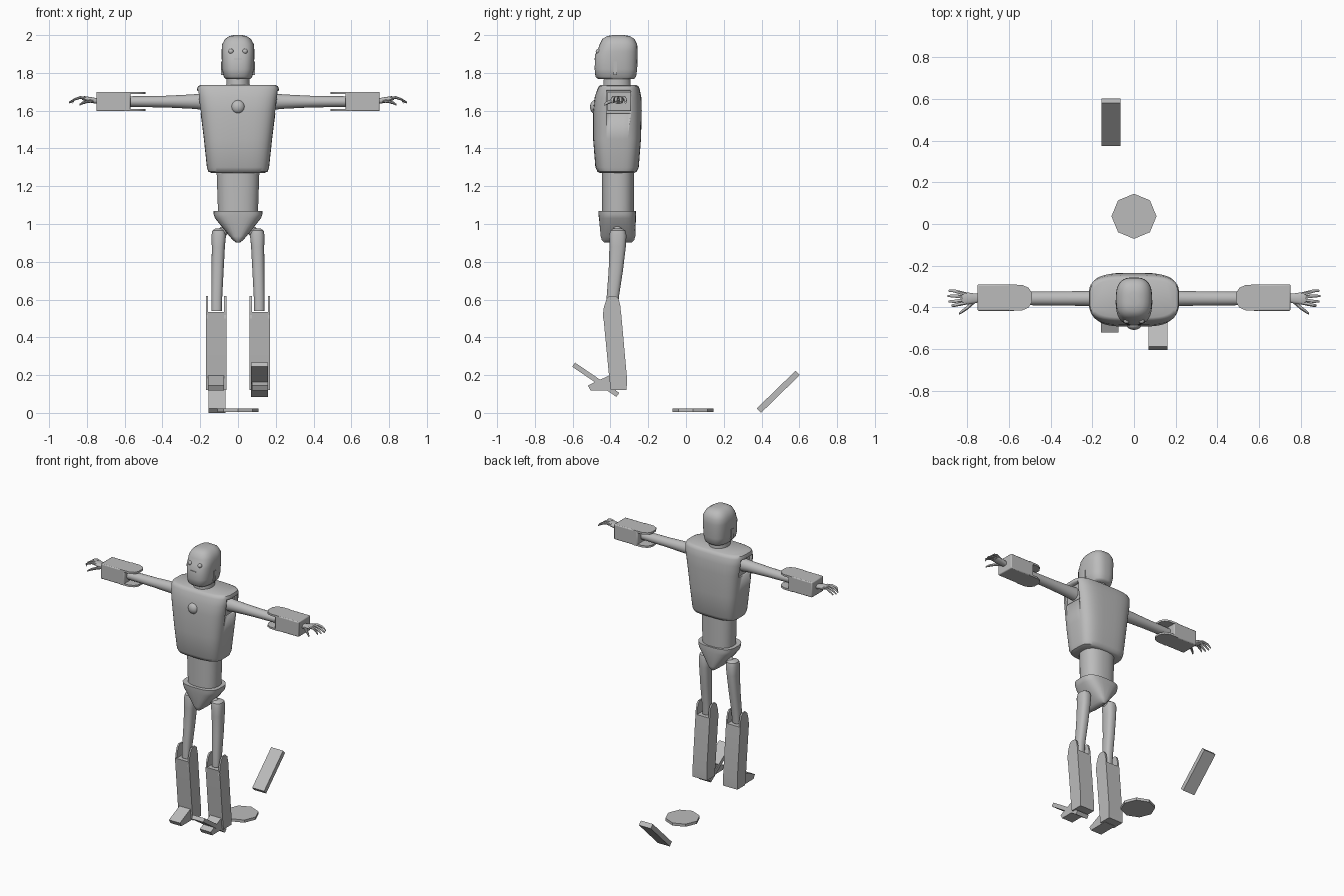
import bpy, bmesh, math
from mathutils import Vector

if "Cube" in bpy.data.objects:
    bpy.data.objects.remove(bpy.data.objects["Cube"])

# Single material
grey = bpy.data.materials.new("matte_grey")
grey.use_nodes = True
grey.diffuse_color = (0.5, 0.5, 0.5, 1)
grey.node_tree.nodes["Principled BSDF"].inputs["Base Color"].default_value = (0.5, 0.5, 0.5, 1)


def finish(name, bm, bevel=0, angle=35):
    bmesh.ops.recalc_face_normals(bm, faces=bm.faces)
    mesh = bpy.data.meshes.new(name)
    bm.to_mesh(mesh)
    bm.free()
    ob = bpy.data.objects.new(name, mesh)
    bpy.context.collection.objects.link(ob)
    mesh.materials.append(grey)
    if bevel:
        mod = ob.modifiers.new("Bevel", 'BEVEL')
        mod.width, mod.segments = bevel, 2
    bpy.ops.object.select_all(action='DESELECT')
    ob.select_set(True)
    bpy.context.view_layer.objects.active = ob
    bpy.ops.object.shade_smooth_by_angle(angle=math.radians(angle))
    return ob


def loft(name, rings, axis='Z', power=2.0, sides=24, side=1, angle=40):
    """Rings are (position, centre a, centre b, radius a, radius b)."""
    bm = bmesh.new()
    loops = []
    for t, a, b, ra, rb in rings:
        loop = []
        for i in range(sides):
            th = math.tau * (i + 0.5) / sides
            c, s = math.cos(th), math.sin(th)
            u = a + ra * math.copysign(abs(c) ** (2 / power), c)
            v = b + rb * math.copysign(abs(s) ** (2 / power), s)
            p = (u, v, t) if axis == 'Z' else (t, u, v)
            loop.append(bm.verts.new((p[0] * side, p[1], p[2])))
        loops.append(loop)
    for lo, hi in zip(loops, loops[1:]):
        for i in range(sides):
            j = (i + 1) % sides
            bm.faces.new((lo[i], lo[j], hi[j], hi[i]))
    bm.faces.new(loops[0])
    bm.faces.new(loops[-1])
    return finish(name, bm, angle=angle)


def prism(name, profile, start, end, axis='X', side=1, bevel=0.0):
    """Extrude a (y, z) profile along x, or an (x, y) profile along z."""
    bm = bmesh.new()
    ends = []
    for t in (start, end):
        pts = [(t, u, v) if axis == 'X' else (u, v, t) for u, v in profile]
        ends.append([bm.verts.new((x * side, y, z)) for x, y, z in pts])
    n = len(profile)
    for i in range(n):
        j = (i + 1) % n
        bm.faces.new((ends[0][i], ends[0][j], ends[1][j], ends[1][i]))
    bm.faces.new(ends[0])
    bm.faces.new(ends[1])
    return finish(name, bm, bevel)


def ball(name, loc, size):
    bm = bmesh.new()
    bmesh.ops.create_uvsphere(bm, u_segments=16, v_segments=10, radius=1)
    for v in bm.verts:
        v.co = Vector(loc) + Vector(a * b for a, b in zip(v.co, size))
    return finish(name, bm)


def tube(name, p, q, radius, side=1):
    bm = bmesh.new()
    p, q = Vector(p), Vector(q)
    bmesh.ops.create_cone(bm, cap_ends=True, segments=14, radius1=radius,
                          radius2=radius, depth=(q - p).length)
    rot = (q - p).to_track_quat('Z', 'Y')
    for v in bm.verts:
        v.co = rot @ v.co + (p + q) / 2
        v.co.x *= side
    return finish(name, bm)


def box(y0, y1, z0, z1):
    return [(y0, z0), (y1, z0), (y1, z1), (y0, z1)]


# Head, neck and face
loft("head", [(1.767, 0, -.37, .066, .095), (1.78, 0, -.372, .076, .108),
              (1.82, 0, -.371, .085, .113), (1.895, 0, -.369, .087, .113),
              (1.915, 0, -.363, .087, .107), (1.95, 0, -.358, .085, .1),
              (1.98, 0, -.358, .068, .085), (1.995, 0, -.358, .045, .06),
              (2.0, 0, -.358, .022, .03)], power=2.8, sides=32, angle=50)
loft("neck", [(1.72, 0, -.365, .064, .074), (1.78, 0, -.365, .06, .07)])
prism("mouth", box(-.486, -.478, 1.871, 1.876), -.02, .02)
for s in (1, -1):
    ball("eye", (s * .037, -.464, 1.914), (.014, .014, .014))
    prism("ear_plate", box(-.385, -.365, 1.79, 1.86), .078, .089, side=s)

# Torso with shoulder recesses
torso = loft("torso", [(1.27, 0, -.365, .14, .09), (1.277, 0, -.365, .157, .104),
                       (1.3, 0, -.365, .165, .115), (1.45, 0, -.365, .181, .127),
                       (1.6, 0, -.363, .2, .129), (1.67, 0, -.36, .212, .124),
                       (1.715, 0, -.357, .217, .112), (1.73, 0, -.357, .212, .104),
                       (1.737, 0, -.357, .196, .092)], power=3.6, sides=40)
for s in (1, -1):
    cutter = prism("shoulder_cutter", box(-.42, -.295, 1.585, 1.705), .185, .3, side=s)
    cutter.hide_render = True
    cutter.hide_viewport = True
    cutter.display_type = 'WIRE'
    cut = torso.modifiers.new("Shoulder recess", 'BOOLEAN')
    cut.operation, cut.object, cut.solver = 'DIFFERENCE', cutter, 'EXACT'
ball("chest_boss", (0, -.482, 1.62), (.036, .026, .036))

# Waist and pelvis
loft("waist", [(1.05, 0, -.36, .106, .084), (1.28, 0, -.36, .114, .086)], power=2.4)
loft("pelvis", [(.903, 0, -.36, .012, .075), (.915, 0, -.36, .028, .086),
                (.935, 0, -.36, .045, .092), (1.03, 0, -.363, .122, .098),
                (1.05, 0, -.364, .129, .1), (1.07, 0, -.365, .131, .1)],
     power=3, sides=32)

tab = [(-.44, .5), (-.435, .56), (-.42, .605), (-.405, .62),
       (-.372, .62), (-.357, .605), (-.346, .56), (-.344, .5)]
shin = [(-.44, .535), (-.344, .535), (-.313, .19), (-.314, .12), (-.398, .12), (-.407, .19)]
arm_plate = [(.6, -.416), (.535, -.414), (.505, -.4), (.49, -.375),
             (.49, -.33), (.505, -.306), (.535, -.292), (.6, -.29)]
fingers = [(-.336, -.32, .888), (-.35, -.345, .895), (-.364, -.371, .89), (-.378, -.391, .875)]

for s in (1, -1):
    # Leg
    tube("hip_joint", (.04, -.365, .995), (.105, -.362, .935), .026, s)
    loft("thigh", [(.54, .113, -.392, .028, .03), (.62, .112, -.387, .029, .033),
                   (.75, .108, -.372, .032, .038), (.88, .104, -.362, .035, .044),
                   (.94, .102, -.361, .039, .046), (.965, .102, -.361, .034, .04),
                   (.975, .102, -.361, .02, .026)], power=2.5, sides=20, side=s)
    prism("shin", shin, .062, .169, side=s)
    for x in (.062, .158):
        prism("knee_plate", tab, x, x + .011, side=s)
    prism("foot_stub", [(-.52, .145), (-.505, .118), (-.37, .118), (-.37, .215)],
          .075, .158, side=s)

    # Arm
    loft("upper_arm", [(.17, -.357, 1.648, .04, .045), (.24, -.357, 1.648, .036, .038),
                       (.38, -.357, 1.648, .034, .031), (.58, -.357, 1.648, .032, .028)],
         axis='X', sides=18, side=s)
    prism("forearm", [(.57, -.416), (.75, -.416), (.75, -.29), (.57, -.29)],
          1.597, 1.7, 'Z', s, .006)
    for z in (1.597, 1.687):
        prism("elbow_plate", arm_plate, z, z + .013, 'Z', s)

    # Hand
    loft("palm", [(.74, -.355, 1.65, .02, .015), (.775, -.357, 1.656, .026, .015),
                  (.81, -.357, 1.664, .031, .013), (.825, -.357, 1.666, .026, .009)],
         axis='X', power=2.6, sides=14, side=s)
    for y0, y1, tip in fingers:
        loft("finger", [(.8, y0, 1.664, .008, .009), (.835, (y0 + y1) / 2, 1.67, .009, .008),
                        (.865, y1, 1.66, .008, .007), (tip, y1, 1.643, .005, .005)],
             axis='X', sides=8, side=s)
    loft("thumb", [(.765, -.372, 1.652, .011, .009), (.8, -.402, 1.648, .011, .009),
                   (.825, -.42, 1.64, .009, .008), (.838, -.43, 1.632, .005, .005)],
         axis='X', sides=8, side=s)

# Loose soles and base disc
prism("raised_sole", [(-.603, .245), (-.587, .266), (-.353, .106), (-.369, .085)], .07, .16)
prism("loose_sole", [(.375, .024), (.397, .0), (.602, .2), (.58, .223)], -.155, -.065)
bm = bmesh.new()
bmesh.ops.create_cone(bm, cap_ends=True, segments=8, radius1=.108, radius2=.108, depth=.018)
bmesh.ops.translate(bm, verts=bm.verts, vec=(0, .037, .014))
finish("base_disc", bm)
